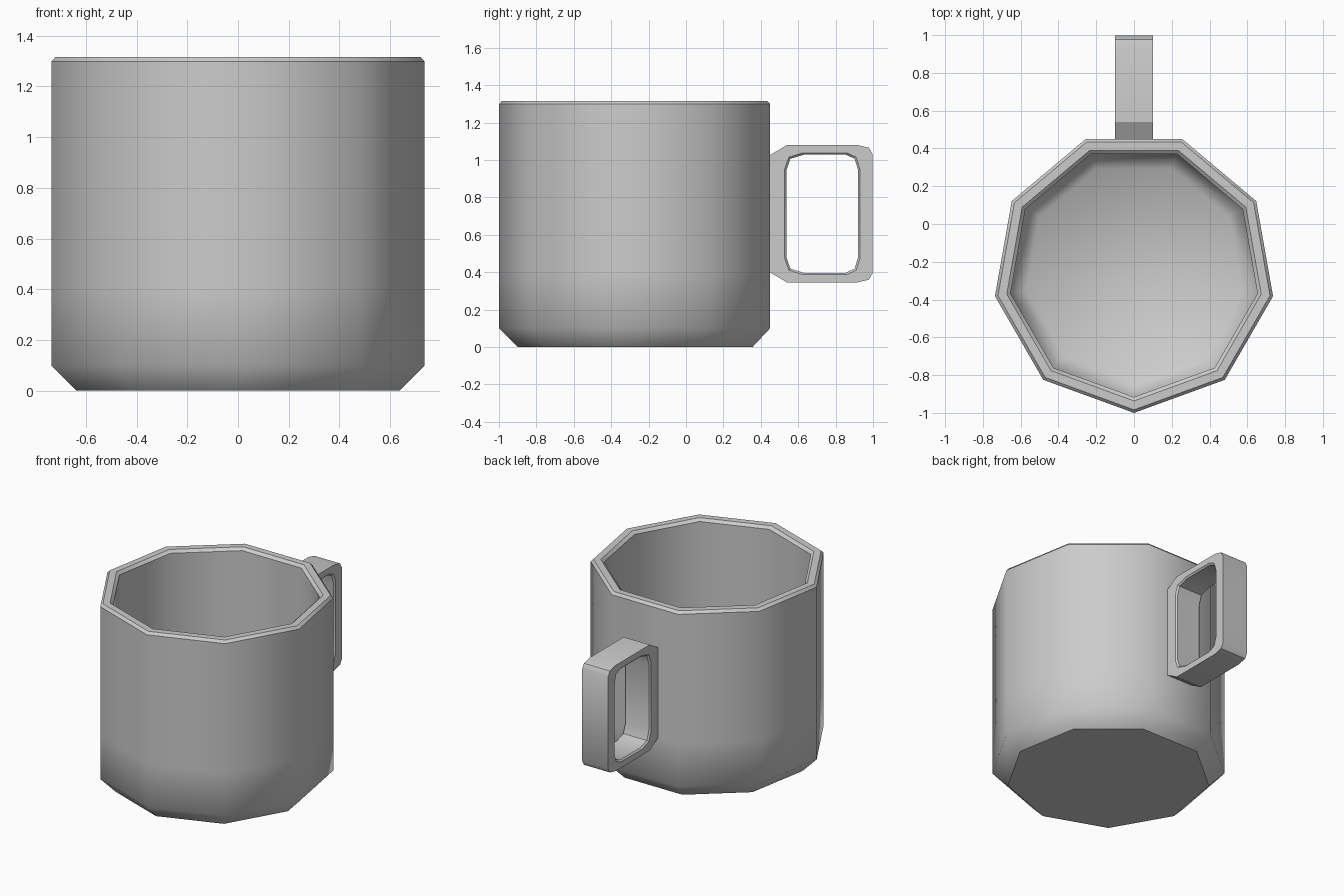
import bpy, bmesh, math

if "Cube" in bpy.data.objects:
    bpy.data.objects.remove(bpy.data.objects["Cube"])

SIDES = 9
CENTRE_Y = -0.2525


def finish(bm, name):
    bmesh.ops.recalc_face_normals(bm, faces=bm.faces)
    mesh = bpy.data.meshes.new(name)
    bm.to_mesh(mesh)
    bm.free()
    obj = bpy.data.objects.new(name, mesh)
    bpy.context.collection.objects.link(obj)
    return obj


def bridge(bm, a, b, skip=()):
    n = len(a)
    for i in range(n):
        if i not in skip:
            j = (i + 1) % n
            f = bm.faces.new((a[i], a[j], b[j], b[i]))
            f.smooth = True


# Cup body: nine-sided wall profile (radius, height, sharp ring), outside to inside
profile = [(0.6475, 0.0, True), (0.7475, 0.10, False), (0.7475, 0.40, False),
           (0.7475, 1.03, False), (0.7475, 1.298, True), (0.731, 1.316, True),
           (0.684, 1.316, True), (0.664, 1.298, True), (0.664, 0.40, False),
           (0.664, 0.14, False), (0.58, 0.07, False)]
bm = bmesh.new()
rings = []
for r, z, sharp in profile:
    ring = []
    for k in range(SIDES):
        a = math.radians(-90 + 360 / SIDES * k)
        ring.append(bm.verts.new((r * math.cos(a), CENTRE_Y + r * math.sin(a), z)))
    rings.append(ring)
for a, b in zip(rings, rings[1:]):
    bridge(bm, a, b)
bm.faces.new(rings[0])
bm.faces.new(rings[-1]).smooth = True
for ring, (r, z, sharp) in zip(rings, profile):
    if sharp:
        for i in range(SIDES):
            bm.edges.get((ring[i], ring[(i + 1) % SIDES])).smooth = False
finish(bm, "cup_body")


# Handle: closed loop with a chamfered opening, mirrored top to bottom
def loop_points(upper, mid):
    return upper + [(y, 2 * mid - z) for y, z in reversed(upper)]


MID = 0.7125
outer = loop_points([(0.45, 1.027), (0.49, 1.05), (0.54, 1.08),
                     (0.915, 1.08), (0.978, 1.065), (0.998, 1.03)], MID)
hole = loop_points([(0.527, 0.95), (0.55, 1.015), (0.625, 1.038),
                    (0.86, 1.038), (0.91, 1.015), (0.93, 0.95)], MID)
hy = 0.7285
inset = [(hy + (y - hy) * 0.955, MID + (z - MID) * 0.97) for y, z in hole]

bm = bmesh.new()
loops = [[bm.verts.new((x, y, z)) for y, z in pts] for x, pts in
         [(-0.1, outer), (0.1, outer), (0.1, hole),
          (0.09, inset), (-0.09, inset), (-0.1, hole)]]
for i in range(len(loops)):
    # the side lying on the cup wall stays open
    skip = (len(outer) - 1,) if i == 0 else ()
    bridge(bm, loops[i], loops[(i + 1) % len(loops)], skip)
handle = finish(bm, "handle")
bpy.context.view_layer.objects.active = handle
handle.select_set(True)
bpy.ops.object.shade_smooth_by_angle(angle=math.radians(30))
